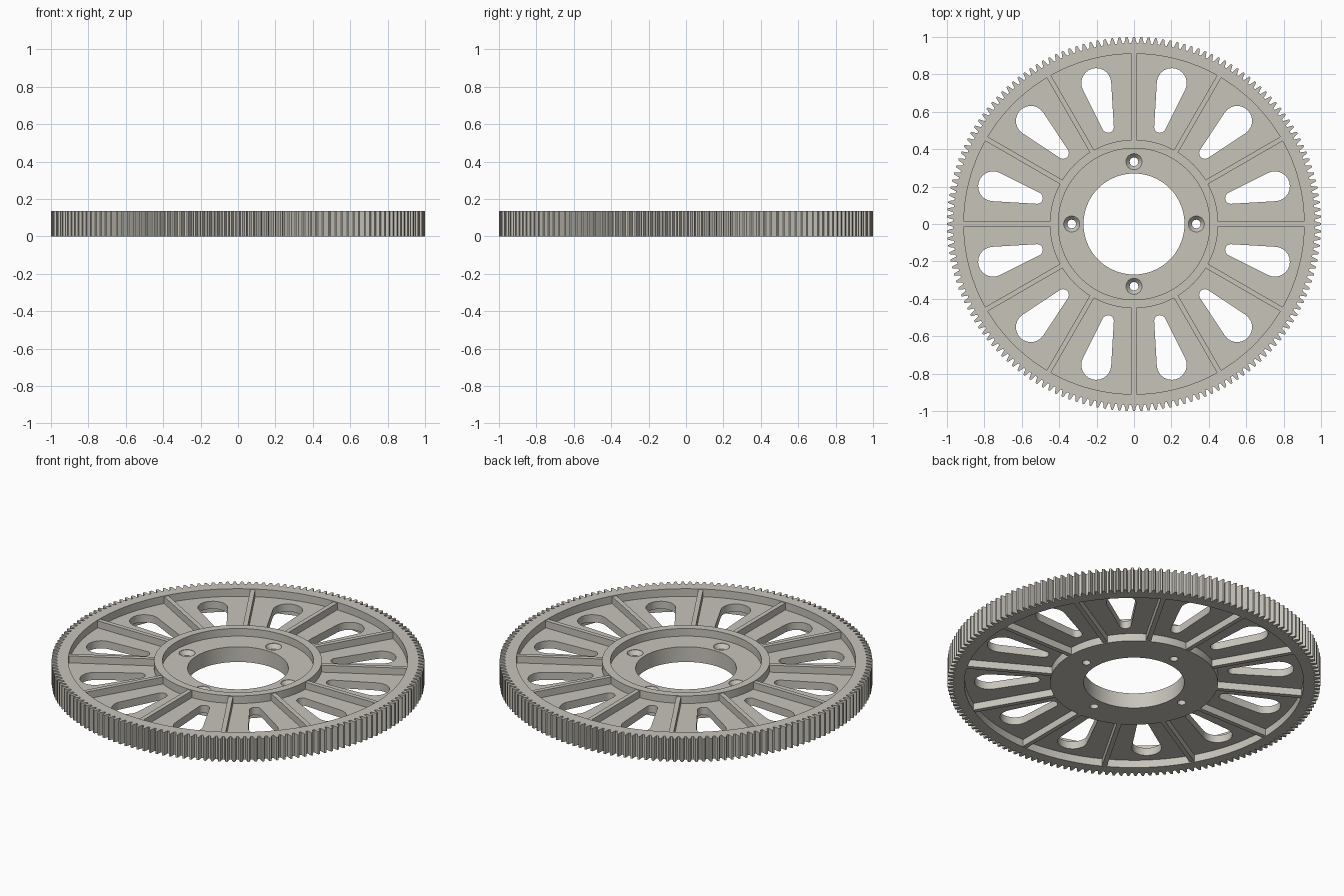
import bpy, bmesh, math
from mathutils import Matrix

if "Cube" in bpy.data.objects:
    bpy.data.objects.remove(bpy.data.objects["Cube"])

H = 0.135                 # overall thickness
WEB0, WEB1 = 0.045, 0.09  # web underside and top
TEETH = 160

mat = bpy.data.materials.new("warm grey")
mat.diffuse_color = (0.57, 0.55, 0.49, 1)
mat.use_nodes = True
mat.node_tree.nodes["Principled BSDF"].inputs["Base Color"].default_value = mat.diffuse_color


def polar(r, a):
    return (r * math.cos(a), r * math.sin(a))


def circle(r, n=128, cx=0, cy=0):
    return [(cx + r * math.cos(2 * math.pi * i / n),
             cy + r * math.sin(2 * math.pi * i / n)) for i in range(n)]


def smooth(obj):
    bpy.ops.object.select_all(action='DESELECT')
    obj.select_set(True)
    bpy.context.view_layer.objects.active = obj
    bpy.ops.object.shade_smooth_by_angle(angle=math.radians(25))


def plate(name, loops, z0, z1):
    """Flat plate from an outer loop and any hole loops."""
    cu = bpy.data.curves.new(name, 'CURVE')
    cu.dimensions = '2D'
    cu.fill_mode = 'BOTH'
    cu.extrude = (z1 - z0) / 2
    for pts in loops:
        s = cu.splines.new('POLY')
        s.points.add(len(pts) - 1)
        for p, (x, y) in zip(s.points, pts):
            p.co = (x, y, 0, 1)
        s.use_cyclic_u = True
    obj = bpy.data.objects.new(name, cu)
    bpy.context.collection.objects.link(obj)
    bpy.ops.object.select_all(action='DESELECT')
    obj.select_set(True)
    bpy.context.view_layer.objects.active = obj
    bpy.ops.object.convert(target='MESH')
    obj = bpy.context.view_layer.objects.active
    bm = bmesh.new()
    bm.from_mesh(obj.data)
    bmesh.ops.translate(bm, verts=bm.verts, vec=(0, 0, (z0 + z1) / 2))
    bmesh.ops.remove_doubles(bm, verts=bm.verts, dist=1e-5)
    bmesh.ops.recalc_face_normals(bm, faces=bm.faces)
    bm.to_mesh(obj.data)
    bm.free()
    obj.data.materials.clear()
    obj.data.materials.append(mat)
    smooth(obj)
    return obj


def lathe(name, profile, n=128):
    """Closed ring turned from an (r, z) profile."""
    bm = bmesh.new()
    rings = [[bm.verts.new((*polar(r, 2 * math.pi * i / n), z)) for r, z in profile]
             for i in range(n)]
    k = len(profile)
    for i in range(n):
        a, b = rings[i], rings[(i + 1) % n]
        for j in range(k):
            bm.faces.new((a[j], b[j], b[(j + 1) % k], a[(j + 1) % k]))
    bmesh.ops.recalc_face_normals(bm, faces=bm.faces)
    me = bpy.data.meshes.new(name)
    bm.to_mesh(me)
    bm.free()
    me.materials.append(mat)
    obj = bpy.data.objects.new(name, me)
    bpy.context.collection.objects.link(obj)
    return obj


# toothed rim
pitch = 2 * math.pi / TEETH
tooth = [(-0.36, 0.968), (-0.25, 0.984), (-0.13, 1.0),
         (0.13, 1.0), (0.25, 0.984), (0.36, 0.968)]
outline = [polar(r, (i + f) * pitch) for i in range(TEETH) for f, r in tooth]
plate("toothed_rim", [outline, circle(0.91)], 0, H)


# web with tapered slots
def slot(angle):
    r1, c1, r2, c2 = 0.031, 0.537, 0.08, 0.78
    t = math.acos((r1 - r2) / (c2 - c1))   # tangent direction from the slot axis
    ca, sa = math.cos(angle), math.sin(angle)
    pts = []
    for r, c, a0, a1 in ((r2, c2, -(math.pi - t), math.pi - t),
                         (r1, c1, math.pi - t, math.pi + t)):
        for i in range(15):
            a = a0 + (a1 - a0) * i / 14
            # the tangent angle is measured from the outward axis
            x, y = c + r * math.cos(a), r * math.sin(a)
            pts.append((x * ca - y * sa, x * sa + y * ca))
    return pts


def slot_outline(angle):
    r1, c1, r2, c2 = 0.031, 0.537, 0.08, 0.78
    t = math.pi / 2 + math.asin((r2 - r1) / (c2 - c1))
    ca, sa = math.cos(angle), math.sin(angle)
    pts = []
    for r, c, a0, a1 in ((r2, c2, -t, t), (r1, c1, t, 2 * math.pi - t)):
        for i in range(15):
            a = a0 + (a1 - a0) * i / 14
            x, y = c + r * math.cos(a), r * math.sin(a)
            pts.append((x * ca - y * sa, x * sa + y * ca))
    return pts


slots = [slot_outline(math.radians(15 + 30 * i)) for i in range(12)]
plate("slotted_web", [circle(0.915), circle(0.445)] + slots, WEB0, WEB1)

# hub with raised lip
hub = lathe("hub", [(0.27, 0), (0.45, 0), (0.45, H), (0.405, H),
                    (0.405, WEB1), (0.27, WEB1)])

# countersunk screw holes
bm = bmesh.new()
for i in range(4):
    x, y = polar(0.333, i * math.pi / 2)
    prev = None
    for r, z in ((0.023, -0.02), (0.023, 0.065), (0.043, 0.088), (0.043, 0.12)):
        ring = [bm.verts.new((px, py, z)) for px, py in circle(r, 32, x, y)]
        if prev is None:
            bm.faces.new(ring[::-1])
        else:
            for j in range(32):
                k = (j + 1) % 32
                bm.faces.new((prev[j], prev[k], ring[k], ring[j]))
        prev = ring
    bm.faces.new(prev)
me = bpy.data.meshes.new("screw_hole_cutter")
bm.to_mesh(me)
bm.free()
cutter = bpy.data.objects.new("screw_hole_cutter", me)
bpy.context.collection.objects.link(cutter)
cutter.hide_render = True
smooth(hub)
mod = hub.modifiers.new("screw_holes", 'BOOLEAN')
mod.operation = 'DIFFERENCE'
mod.solver = 'EXACT'
mod.object = cutter
bpy.ops.object.modifier_apply(modifier=mod.name)
bpy.data.objects.remove(cutter)
smooth(hub)

# radial ribs
bm = bmesh.new()
for i in range(12):
    m = (Matrix.Rotation(i * math.pi / 6, 4, 'Z')
         @ Matrix.Translation((0.68, 0, H / 2))
         @ Matrix.Diagonal((0.465, 0.026, H - 0.008, 1)))
    bmesh.ops.create_cube(bm, size=1, matrix=m)
me = bpy.data.meshes.new("radial_ribs")
bm.to_mesh(me)
bm.free()
me.materials.append(mat)
bpy.context.collection.objects.link(bpy.data.objects.new("radial_ribs", me))
